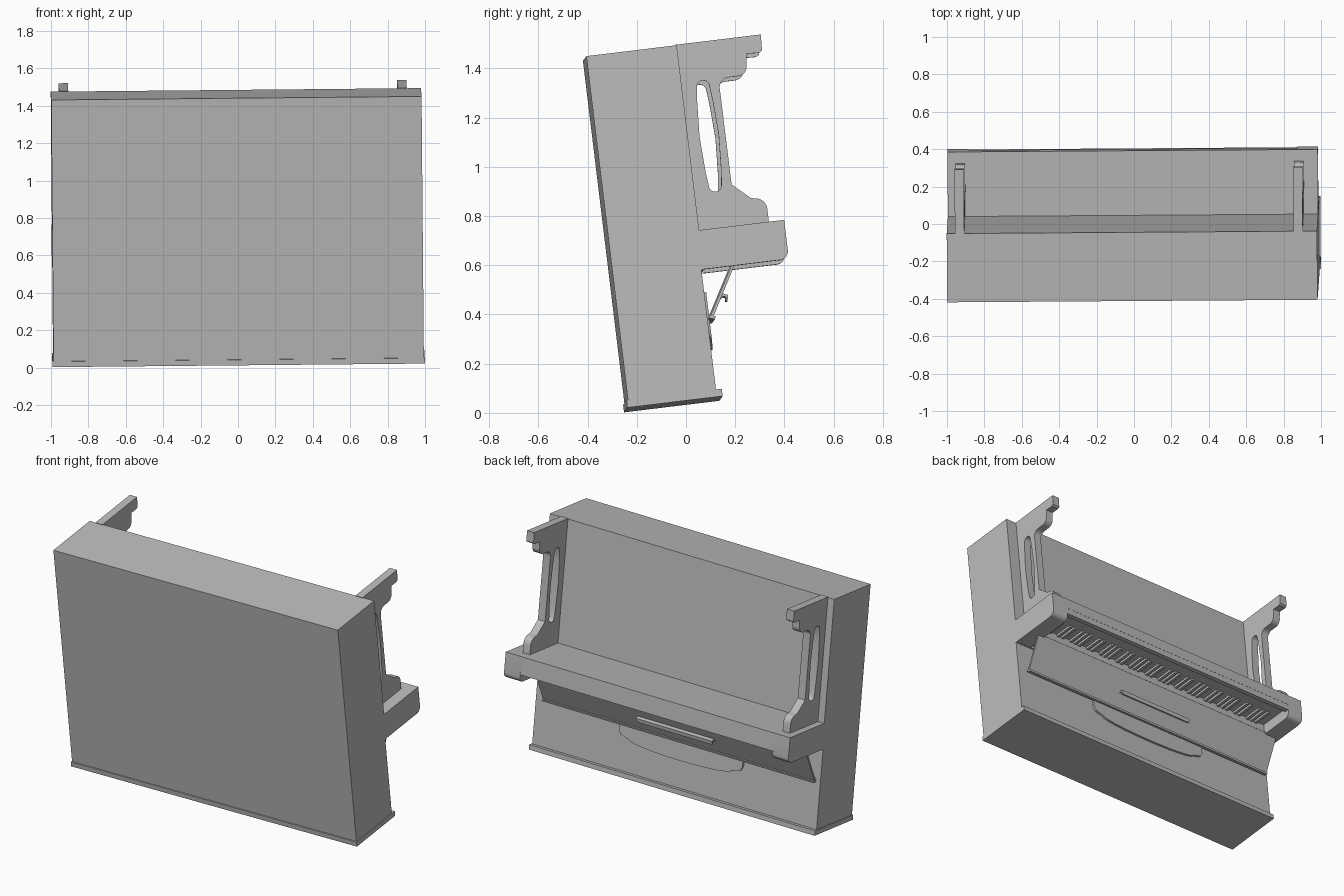
import bpy, bmesh
from math import radians, sin, cos, pi
from mathutils import Matrix, Vector

cube = bpy.data.objects.get("Cube")
if cube:
    bpy.data.objects.remove(cube, do_unlink=True)

grey = bpy.data.materials.new("plain grey")
grey.use_nodes = True
GREY = (0.5, 0.5, 0.5, 1)
grey.diffuse_color = GREY
grey.node_tree.nodes["Principled BSDF"].inputs["Base Color"].default_value = GREY

# The whole instrument leans back and is slightly askew
LEAN = (Matrix.Translation((0.004, -0.239, 0.0125))
        @ Matrix.Rotation(radians(0.4), 4, 'Z')
        @ Matrix.Rotation(radians(-0.55), 4, 'Y')
        @ Matrix.Rotation(radians(6.9), 4, 'X'))


def finish(name, bm):
    bmesh.ops.recalc_face_normals(bm, faces=bm.faces)
    mesh = bpy.data.meshes.new(name)
    bm.to_mesh(mesh)
    bm.free()
    mesh.transform(LEAN)
    mesh.materials.append(grey)
    ob = bpy.data.objects.new(name, mesh)
    bpy.context.collection.objects.link(ob)
    bpy.ops.object.select_all(action='DESELECT')
    ob.select_set(True)
    bpy.context.view_layer.objects.active = ob
    bpy.ops.object.shade_smooth_by_angle(angle=radians(35))
    return ob


def add_box(bm, x, y, z):
    size = Matrix.Diagonal((x[1] - x[0], y[1] - y[0], z[1] - z[0], 1))
    mid = Vector((sum(x), sum(y), sum(z))) / 2
    bmesh.ops.create_cube(bm, size=1, matrix=Matrix.Translation(mid) @ size)


def box(name, x, y, z):
    bm = bmesh.new()
    add_box(bm, x, y, z)
    return finish(name, bm)


def prism(name, loops, place, shift):
    """Fill an outline (with optional holes) and push it along shift."""
    bm = bmesh.new()
    for loop in loops:
        vs = [bm.verts.new(place(a, b)) for a, b in loop]
        for i, v in enumerate(vs):
            bm.edges.new((vs[i - 1], v))
    bmesh.ops.triangle_fill(bm, edges=bm.edges[:], use_beauty=True)
    ext = bmesh.ops.extrude_face_region(bm, geom=bm.faces[:])
    moved = [g for g in ext["geom"] if isinstance(g, bmesh.types.BMVert)]
    bmesh.ops.translate(bm, verts=moved, vec=shift)
    return finish(name, bm)


def side_prism(name, x, *loops):
    return prism(name, loops, lambda y, z: (x[0], y, z), (x[1] - x[0], 0, 0))


def arc(cy, cz, r, a0, a1, n=6):
    steps = [radians(a0 + (a1 - a0) * i / n) for i in range(n + 1)]
    return [(cy + r * cos(a), cz + r * sin(a)) for a in steps]


HALF = 0.99

# Case and plinth
side_prism("case", (-HALF, HALF),
           [(0, 0), (0.36, 0), (0.36, 0.52), (0.37, 0.52), (0.37, 1.438), (0, 1.438)])
box("plinth", (-0.995, 0.995), (-0.006, 0.384), (0, 0.03))

# Key bed, key slip and the block behind the keys
box("key_bed", (-HALF, HALF), (0.365, 0.718), (0.61, 0.681))
box("key_slip", (-0.9, 0.9), (0.69, 0.717), (0.57, 0.62))
box("hinge_block", (-0.9, 0.9), (0.365, 0.49), (0.54, 0.62))

# Rounded cheeks at both ends of the keyboard
for label, x in (("right", (-HALF, -0.88)), ("left", (0.88, HALF))):
    side_prism(label + "_cheek", x,
               [(0.358, 0.681), (0.358, 0.521)] + arc(0.683, 0.556, 0.035, -90, 0)
               + [(0.718, 0.681)])

# Keyboard: white key plate with raised black keys in groups of two and three
KEYS = 52
pitch = 1.74 / KEYS
box("white_keys", (-0.88, 0.88), (0.49, 0.68), (0.592, 0.615))
bm = bmesh.new()
for i in range(KEYS - 1):
    if i % 7 not in (1, 4):
        x = 0.86 - (i + 1) * pitch
        add_box(bm, (x - 0.009, x + 0.009), (0.49, 0.61), (0.577, 0.595))
finish("black_keys", bm)

# Open key lid with its bottom lip and ledge
LID = (-0.965, 0.925)
side_prism("key_lid", LID, [(0.487, 0.53), (0.5, 0.53), (0.384, 0.323), (0.37, 0.323)])
side_prism("lid_lip", LID, [(0.37, 0.333), (0.366, 0.322), (0.391, 0.315), (0.395, 0.326)])
side_prism("lid_ledge", (-0.295, 0.235),
           [(0.418, 0.405), (0.442, 0.42), (0.462, 0.412), (0.456, 0.388),
            (0.449, 0.39), (0.451, 0.405), (0.441, 0.409), (0.42, 0.396)])

# Curved panel on the lower front
curve = [(-0.46, 0.434), (-0.46, 0.275), (-0.445, 0.25)]
curve += [(-0.03 - 0.36 * cos(pi * i / 12), 0.235 - 0.035 * sin(pi * i / 12))
          for i in range(13)]
curve += [(0.385, 0.25), (0.4, 0.275), (0.4, 0.434)]
prism("lower_panel", [curve], lambda x, z: (x, 0.355, z), (0, 0.018, 0))

# Bracket legs with a long lens-shaped opening and a stepped foot
bracket = [(0.365, 1.441), (0.715, 1.441), (0.712, 1.376), (0.7, 1.368), (0.649, 1.37)]
bracket += [(0.643, 1.33)] + arc(0.603, 1.324, 0.04, 0, -90)
bracket += arc(0.563, 1.244, 0.04, 90, 180)
bracket += [(0.524, 0.85), (0.595, 0.786)] + arc(0.608, 0.735, 0.048, 90, 0)
bracket += [(0.656, 0.678), (0.365, 0.678)]
opening = arc(0.457, 1.258, 0.026, 20, 160, 8)
opening += [(0.457 - 0.039 * sin(pi * t), z)
            for t, z in ((0.3, 1.2), (0.5, 1.06), (0.3, 0.91))]
opening += arc(0.457, 0.855, 0.026, 200, 340, 8)
opening += [(0.457 + 0.039 * sin(pi * t), z)
            for t, z in ((0.3, 0.91), (0.5, 1.06), (0.3, 1.2))]
for label, x in (("right", -0.921), ("left", 0.889)):
    side_prism(label + "_leg", (x - 0.025, x + 0.025), bracket, opening)
